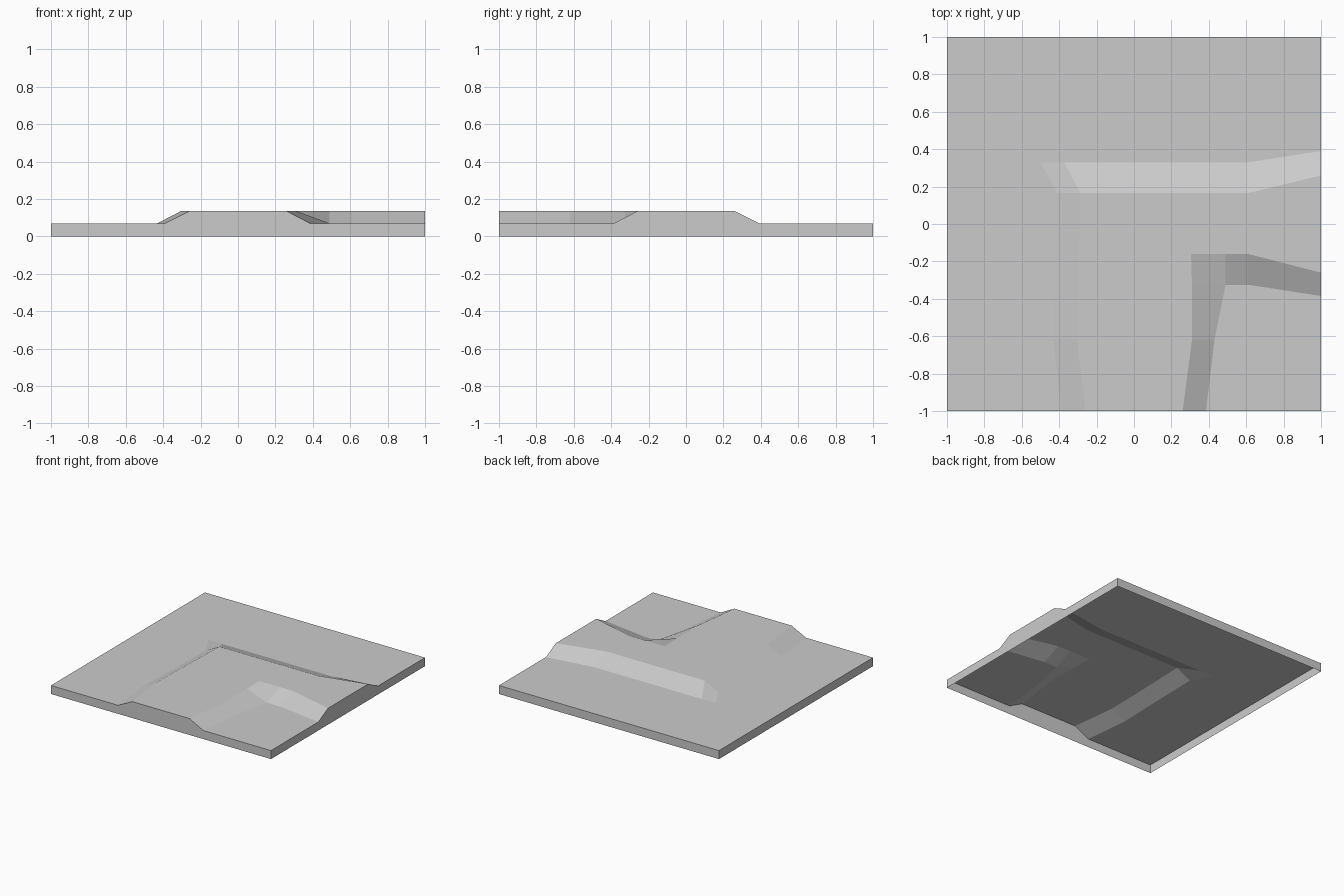
import bpy
import bmesh

if "Cube" in bpy.data.objects:
    bpy.data.objects.remove(bpy.data.objects["Cube"])

LOW, HIGH = 0.07, 0.135

# Outlines of the raised path: foot of the bank (low) and crest (high)
outer_low = [(-.39, -1), (-.43, -.62), (-.42, -.325), (-.41, .165),
             (-.5, .33), (-.375, .33), (.61, .33), (1, .39)]
outer_high = [(-.26, -1), (-.305, -.62), (-.3, -.325), (-.285, .165),
              (.61, .165), (1, .26)]
inner_low = [(.385, -1), (.43, -.62), (.49, -.325), (.61, -.325), (1, -.385)]
inner_high = [(.26, -1), (.31, -.62), (.31, -.325), (.305, -.16),
              (.49, -.16), (.61, -.16), (1, -.26)]

bm = bmesh.new()


def points(outline, z):
    return [bm.verts.new((x, y, z)) for x, y in outline]


def bank(a, b):
    """Quads joining two matching rows of points."""
    for i in range(len(a) - 1):
        bm.faces.new((a[i], a[i + 1], b[i + 1], b[i]))


ol, il = points(outer_low, LOW), points(inner_low, LOW)
oh, ih = points(outer_high, HIGH), points(inner_high, HIGH)

# Sloping banks with a corner face at each bend
bank(ol[:4], oh[:4])
bm.faces.new((ol[3], ol[4], ol[5], oh[3]))
bank(ol[5:], oh[3:])
bank(ih[:3], il[:3])
bm.faces.new((ih[2], ih[3], ih[4], il[2]))
bank(ih[4:], il[2:])

# Flat path top and the two flat ground areas
bm.faces.new(oh + ih[::-1])
bm.faces.new(ol + points([(1, 1), (-1, 1), (-1, -1)], LOW))
bm.faces.new(il + points([(1, -1)], LOW))

# Side skirt down to the base, open underneath
rim = [e for e in bm.edges if e.is_boundary]
skirt = bmesh.ops.extrude_edge_only(bm, edges=rim)["geom"]
for v in skirt:
    if isinstance(v, bmesh.types.BMVert):
        v.co.z = 0
bmesh.ops.recalc_face_normals(bm, faces=bm.faces)
bm.faces.ensure_lookup_table()
flat = max(bm.faces, key=lambda f: f.calc_area())
if flat.normal.z < 0:
    bmesh.ops.reverse_faces(bm, faces=bm.faces)

mesh = bpy.data.meshes.new("terrain_tile")
bm.to_mesh(mesh)
bm.free()
gray = bpy.data.materials.new("light gray")
gray.diffuse_color = (.6, .6, .6, 1)
gray.use_nodes = True
gray.node_tree.nodes["Principled BSDF"].inputs["Base Color"].default_value = gray.diffuse_color
mesh.materials.append(gray)
tile = bpy.data.objects.new("terrain_tile", mesh)
bpy.context.collection.objects.link(tile)
